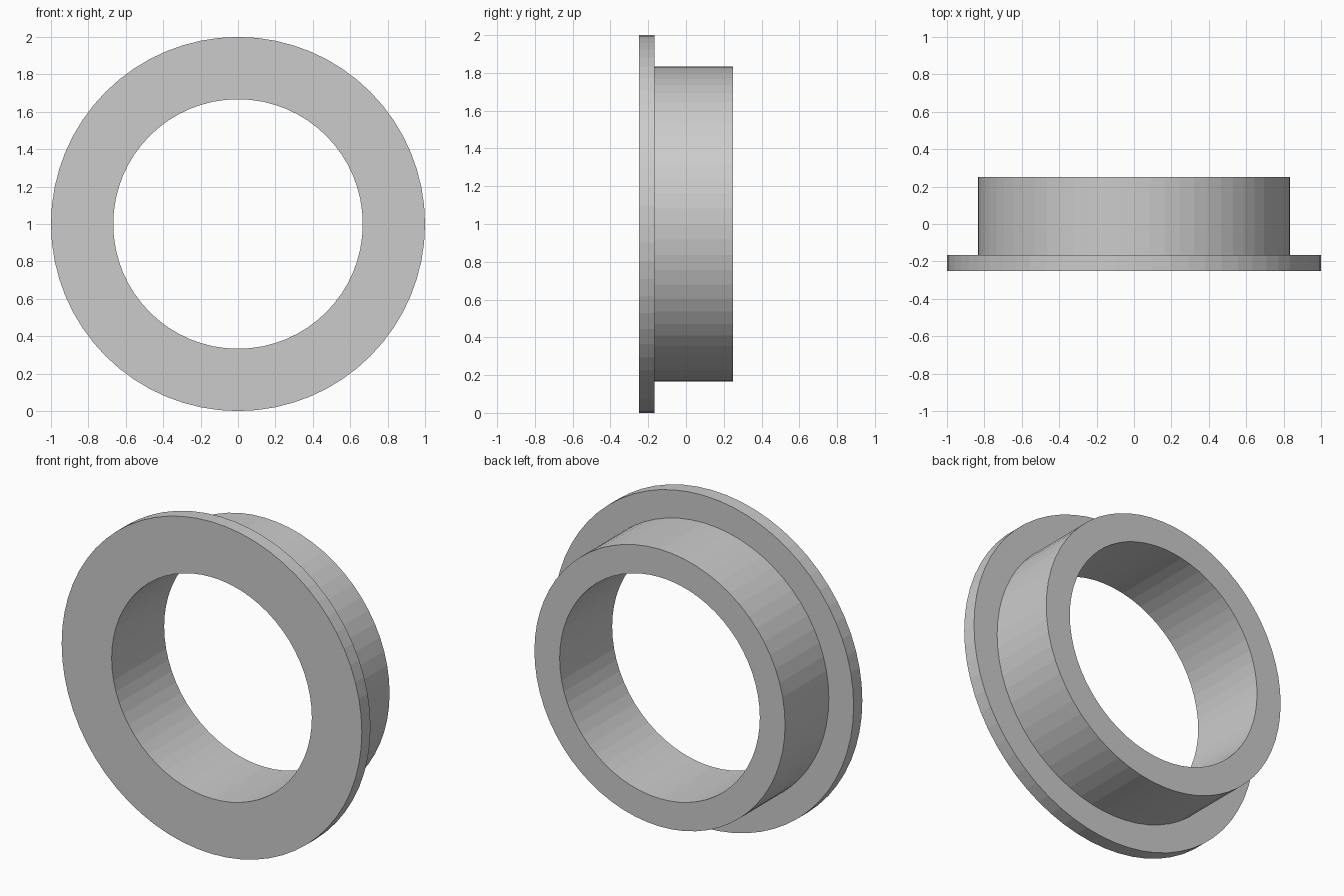
import bpy
import bmesh
from math import cos, sin, tau

if "Cube" in bpy.data.objects:
    bpy.data.objects.remove(bpy.data.objects["Cube"], do_unlink=True)

SIDES = 64
BORE, BARREL, FLANGE = 0.667, 0.835, 1.0
FRONT, STEP, BACK = -0.25, -0.167, 0.25

# Plain grey metal
metal = bpy.data.materials.new("grey metal")
metal.use_nodes = True
grey = (0.6, 0.6, 0.6, 1)
metal.diffuse_color = grey
metal.node_tree.nodes["Principled BSDF"].inputs["Base Color"].default_value = grey

# Closed cross-section (radius, y) of the flanged sleeve
profile = [(BORE, FRONT), (FLANGE, FRONT), (FLANGE, STEP),
           (BARREL, STEP), (BARREL, BACK), (BORE, BACK)]


def revolve(name, section, material):
    """Sweep a closed section around the y axis, centred at z = 1."""
    bm = bmesh.new()
    rings = []
    for i in range(SIDES):
        a = tau * i / SIDES
        rings.append([bm.verts.new((r * cos(a), y, 1 + r * sin(a)))
                      for r, y in section])
    for i, ring in enumerate(rings):
        following = rings[(i + 1) % SIDES]
        for j in range(len(section)):
            k = (j + 1) % len(section)
            bm.faces.new((ring[j], ring[k], following[k], following[j]))
    bmesh.ops.recalc_face_normals(bm, faces=bm.faces)
    mesh = bpy.data.meshes.new(name)
    bm.to_mesh(mesh)
    bm.free()
    mesh.materials.append(material)
    obj = bpy.data.objects.new(name, mesh)
    bpy.context.collection.objects.link(obj)
    return obj


revolve("flanged_bushing", profile, metal)
